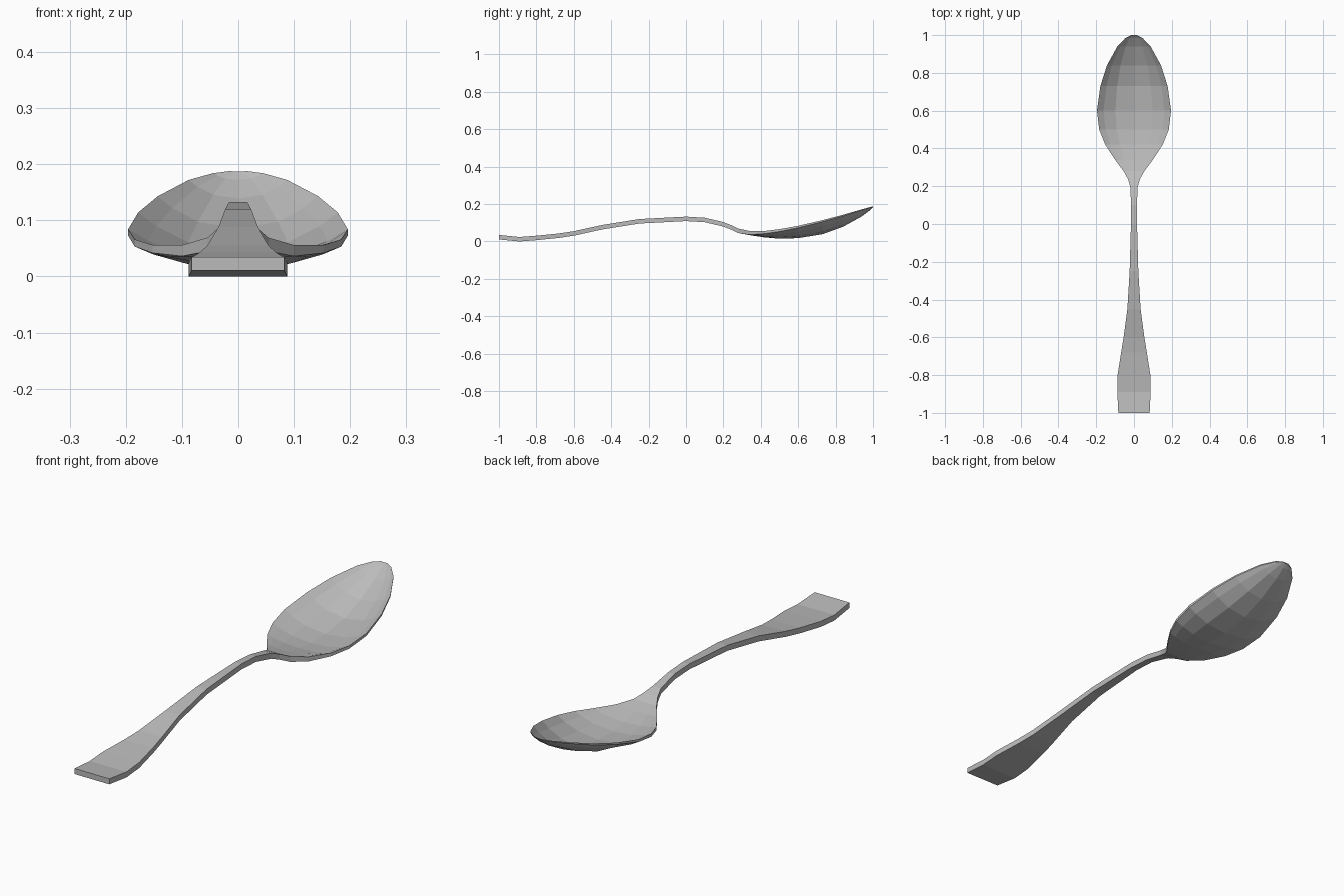
import bpy
import bmesh

# Remove the default cube
default_cube = bpy.data.objects.get("Cube")
if default_cube:
    bpy.data.objects.remove(default_cube, do_unlink=True)


def make_material(name, colour):
    material = bpy.data.materials.new(name)
    material.use_nodes = True
    material.diffuse_color = colour
    material.node_tree.nodes["Principled BSDF"].inputs["Base Color"].default_value = colour
    return material


def section(bm, station, columns, thickness):
    """Closed ring of vertices: the upper skin left to right, then the lower skin back."""
    y, half_width, rim, bottom = station
    sag = max(rim - thickness - bottom, 0)
    upper, lower = [], []
    for t in columns:
        z = rim - sag * (1 - abs(t) ** 2.3)
        upper.append(bm.verts.new((t * half_width, y, z)))
        lower.append(bm.verts.new((t * half_width, y, z - thickness)))
    return upper + lower[::-1]


def loft(name, stations, columns, thickness_at, cap_first, cap_last, material):
    """Skin a row of cross-sections into one flat-shaded part."""
    bm = bmesh.new()
    rings = [section(bm, s, columns, thickness_at(s[0])) for s in stations]
    for ring, following in zip(rings, rings[1:]):
        for i in range(len(ring)):
            j = (i + 1) % len(ring)
            bm.faces.new((ring[i], ring[j], following[j], following[i]))
    # End caps, built as quads between the upper and lower skin
    for ring, wanted in ((rings[0], cap_first), (rings[-1], cap_last)):
        if wanted:
            for i in range(len(columns) - 1):
                bm.faces.new((ring[i], ring[i + 1], ring[-2 - i], ring[-1 - i]))
    bmesh.ops.recalc_face_normals(bm, faces=bm.faces)
    mesh = bpy.data.meshes.new(name)
    bm.to_mesh(mesh)
    bm.free()
    mesh.materials.append(material)
    part = bpy.data.objects.new(name, mesh)
    bpy.context.collection.objects.link(part)
    return part


def handle_thickness(y):
    return 0.024


def bowl_thickness(y):
    # Tapers quickly from the neck, then slowly towards the tip
    if y < 0.42:
        return 0.024 - (y - 0.28) * 0.07
    return 0.0142 - (y - 0.42) * 0.018


steel = make_material("brushed steel grey", (0.5, 0.5, 0.5, 1))

# Each station: y, half width, rim height, lowest height
neck = (0.28, 0.055, 0.069, 0.045)

handle_stations = [
    (-1, 0.083, 0.035, 0.011),
    (-0.89, 0.088, 0.024, 0),
    (-0.8, 0.087, 0.031, 0.007),
    (-0.68, 0.068, 0.043, 0.019),
    (-0.6, 0.055, 0.055, 0.031),
    (-0.45, 0.035, 0.088, 0.064),
    (-0.25, 0.023, 0.12, 0.096),
    (0, 0.016, 0.133, 0.109),
    (0.1, 0.015, 0.127, 0.103),
    (0.2, 0.02, 0.104, 0.08),
    (0.24, 0.033, 0.088, 0.064),
    neck,
]

bowl_stations = [
    neck,
    (0.34, 0.1, 0.056, 0.034),
    (0.42, 0.152, 0.056, 0.022),
    (0.5, 0.184, 0.066, 0.015),
    (0.6, 0.196, 0.084, 0.018),
    (0.73, 0.178, 0.114, 0.039),
    (0.84, 0.143, 0.143, 0.079),
    (0.94, 0.088, 0.172, 0.134),
    (0.985, 0.045, 0.184, 0.168),
    (1, 0.014, 0.188, 0.183),
]

# Flat strip handle with its flared end
loft("handle", handle_stations, (-1, 1), handle_thickness, True, False, steel)

# Hollow oval bowl
loft("bowl", bowl_stations, (-1, -0.82, -0.5, 0, 0.5, 0.82, 1),
     bowl_thickness, False, True, steel)
